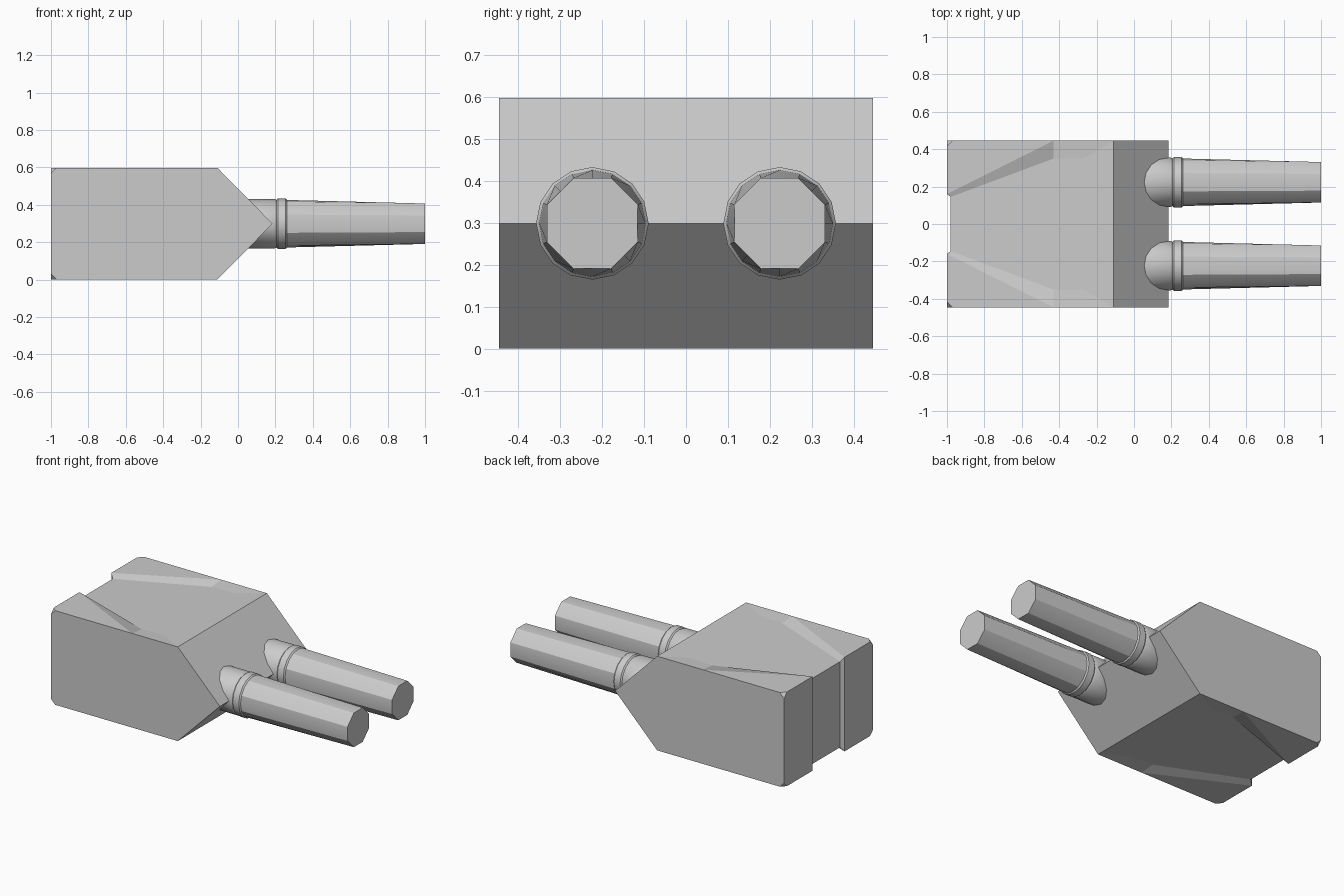
import bpy, bmesh, math

if "Cube" in bpy.data.objects:
    bpy.data.objects.remove(bpy.data.objects["Cube"])

H = 0.2985          # half height, also the prong axis height
W = 0.446           # half width
DIP = 0.027         # depth of the shallow valley at the rear

def add_object(name, bm):
    bmesh.ops.recalc_face_normals(bm, faces=bm.faces[:])
    mesh = bpy.data.meshes.new(name)
    bm.to_mesh(mesh)
    bm.free()
    ob = bpy.data.objects.new(name, mesh)
    bpy.context.collection.objects.link(ob)
    bpy.ops.object.select_all(action='DESELECT')
    ob.select_set(True)
    bpy.context.view_layer.objects.active = ob
    return ob

# Body: one quarter (y > 0, upper half), mirrored across y and z
def floor_z(x):
    return H - DIP * (-0.11 - x) / 0.87

P = {
    "tip": (0.185, W, 0), "tip_mid": (0.185, 0, 0),
    "front": (-0.11, W, H), "front_mid": (-0.11, 0, H),
    "ridge_end": (-0.43, W, H),
    "clip_x": (-0.97, W, H), "clip_y": (-1, W - 0.03, H), "clip_z": (-1, W, H - 0.03),
    "rear": (-1, W, 0),
    "lip": (-1, 0.16, H), "lip_low": (-1, 0.16, 0),
    "groove": (-0.98, 0.145, floor_z(-0.98)), "groove_low": (-0.98, 0.145, 0),
    "groove_mid": (-0.98, 0, floor_z(-0.98)), "groove_mid_low": (-0.98, 0, 0),
    "valley_a": (-0.43, 0.35, floor_z(-0.43)), "valley_b": (-0.27, 0.35, floor_z(-0.27)),
}
FACES = [
    "rear tip front ridge_end clip_x clip_z",                   # side
    "clip_x clip_y clip_z",                                     # clipped corner
    "rear clip_z clip_y lip lip_low",                           # rear panel
    "lip_low lip groove groove_low",                            # groove wall
    "groove_low groove groove_mid groove_mid_low",              # groove floor
    "lip clip_y clip_x ridge_end",                              # raised rear corner
    "lip ridge_end valley_a groove",                            # valley slopes
    "ridge_end front valley_b valley_a",
    "groove valley_a valley_b front front_mid groove_mid",      # valley floor
    "front_mid front tip tip_mid",                              # nose
]
bm = bmesh.new()
V = {k: bm.verts.new(p) for k, p in P.items()}
for f in FACES:
    bm.faces.new([V[k] for k in f.split()])
body = add_object("body", bm)
body.location.z = H
mirror = body.modifiers.new("mirror", 'MIRROR')
mirror.use_axis = (False, True, True)

# Prongs: round collar with a ring, tapering to an octagonal end
SIDES = 16
profile = [(None, 0.132, 0.132), (0.195, 0.132, 0.132), (0.205, 0.127, 0.127),
           (0.213, 0.134, 0.134), (0.255, 0.134, 0.134), (0.263, 0.127, 0.127),
           (1.0, 0.108, 0.117)]

def prong(name, y):
    bm = bmesh.new()
    rings = []
    for x, r_even, r_odd in profile:
        ring = []
        for k in range(SIDES):
            a = 2 * math.pi * k / SIDES
            r = r_odd if k % 2 else r_even
            dz = r * math.sin(a)
            # the first ring follows the slope of the nose
            px = 0.18 - abs(dz) * 0.295 / H if x is None else x
            ring.append(bm.verts.new((px, y + r * math.cos(a), H + dz)))
        rings.append(ring)
    for a, b in zip(rings, rings[1:]):
        for i in range(SIDES):
            j = (i + 1) % SIDES
            bm.faces.new((a[i], a[j], b[j], b[i]))
    bm.faces.new(rings[-1])
    add_object(name, bm)
    bpy.ops.object.shade_smooth_by_angle(angle=math.radians(30))

prong("front_prong", -0.223)
prong("back_prong", 0.223)
